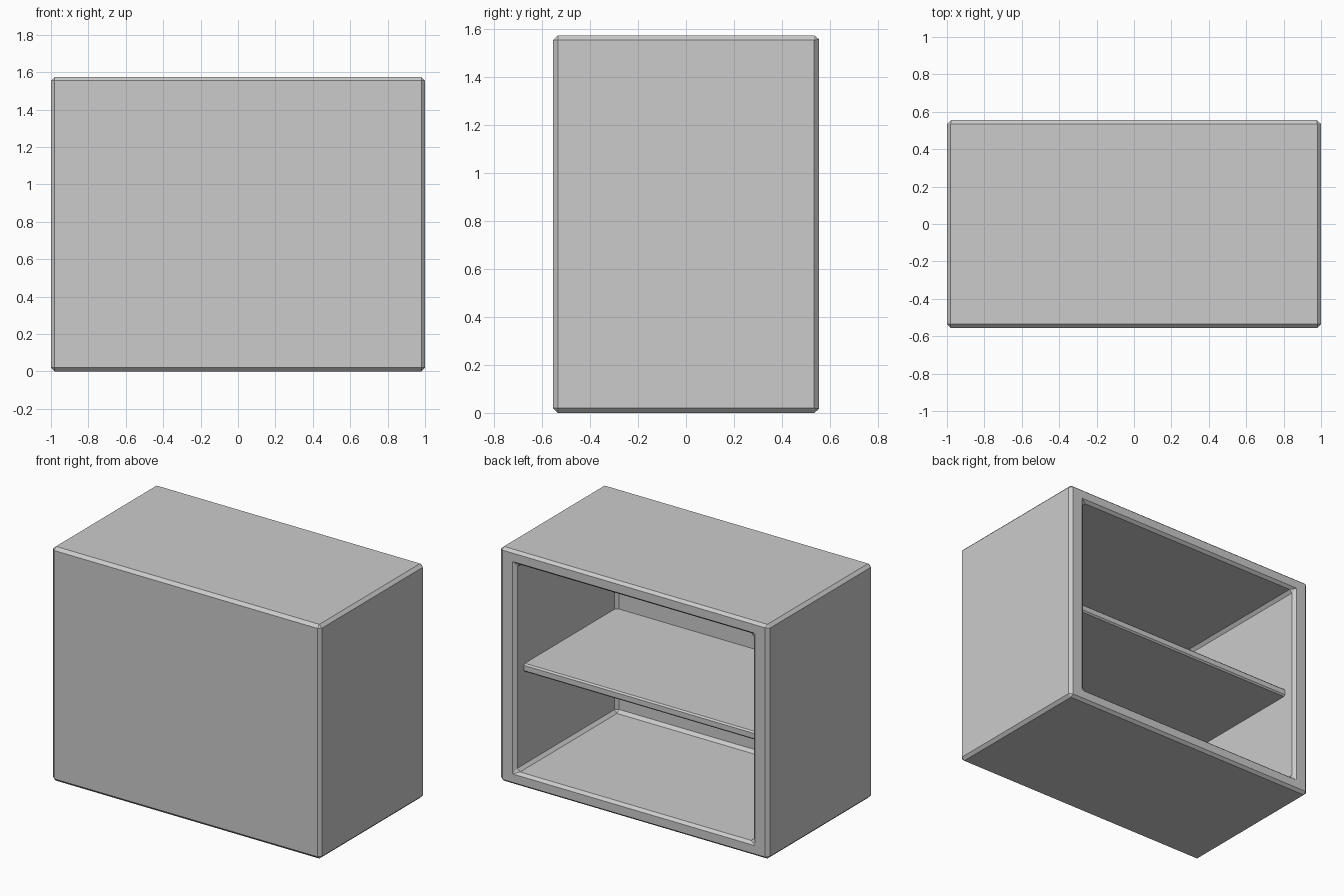
import bpy
import bmesh
from mathutils import Vector

if "Cube" in bpy.data.objects:
    bpy.data.objects.remove(bpy.data.objects["Cube"], do_unlink=True)

# Overall size and wall thicknesses
WIDTH, DEPTH, HEIGHT = 2.0, 1.11, 1.575
SIDE_WALL, TOP_WALL, FRONT_WALL = 0.12, 0.09, 0.04

grey = bpy.data.materials.new("light_grey")
grey.use_nodes = True
grey.diffuse_color = (0.6, 0.6, 0.6, 1)
grey.node_tree.nodes["Principled BSDF"].inputs["Base Color"].default_value = (0.6, 0.6, 0.6, 1)


def add_box(bm, low, high):
    """Add a box between two opposite corners."""
    low, high = Vector(low), Vector(high)
    verts = bmesh.ops.create_cube(bm, size=1)["verts"]
    for v in verts:
        v.co = (low + high) / 2 + v.co * (high - low)


def finish(bm, name, chamfer):
    """Turn the bmesh into an object with flat chamfered edges."""
    bmesh.ops.recalc_face_normals(bm, faces=bm.faces)
    mesh = bpy.data.meshes.new(name)
    bm.to_mesh(mesh)
    bm.free()
    mesh.materials.append(grey)
    obj = bpy.data.objects.new(name, mesh)
    bpy.context.collection.objects.link(obj)
    bevel = obj.modifiers.new("chamfer", 'BEVEL')
    bevel.width = chamfer
    bevel.segments = 1
    bevel.limit_method = 'ANGLE'
    return obj


# Cabinet body: a box hollowed out from its open back
bm = bmesh.new()
add_box(bm, (-WIDTH / 2, -DEPTH / 2, 0), (WIDTH / 2, DEPTH / 2, HEIGHT))
back = max(bm.faces, key=lambda f: f.calc_center_median().y)
opening = bmesh.ops.inset_individual(bm, faces=[back], thickness=0.05)
for v in back.verts:
    v.co.x = (WIDTH / 2 - SIDE_WALL) * (1 if v.co.x > 0 else -1)
    v.co.z = HEIGHT - TOP_WALL if v.co.z > HEIGHT / 2 else TOP_WALL
inner = bmesh.ops.extrude_discrete_faces(bm, faces=[back])["faces"][0]
for v in inner.verts:
    v.co.y = -DEPTH / 2 + FRONT_WALL
finish(bm, "cabinet_body", 0.02)

# Shelf: spans the inside, set back from the opening
bm = bmesh.new()
half = WIDTH / 2 - SIDE_WALL + 0.015
add_box(bm, (-half, -DEPTH / 2 + FRONT_WALL - 0.015, 0.73), (half, 0.465, 0.785))
finish(bm, "shelf", 0.01)
